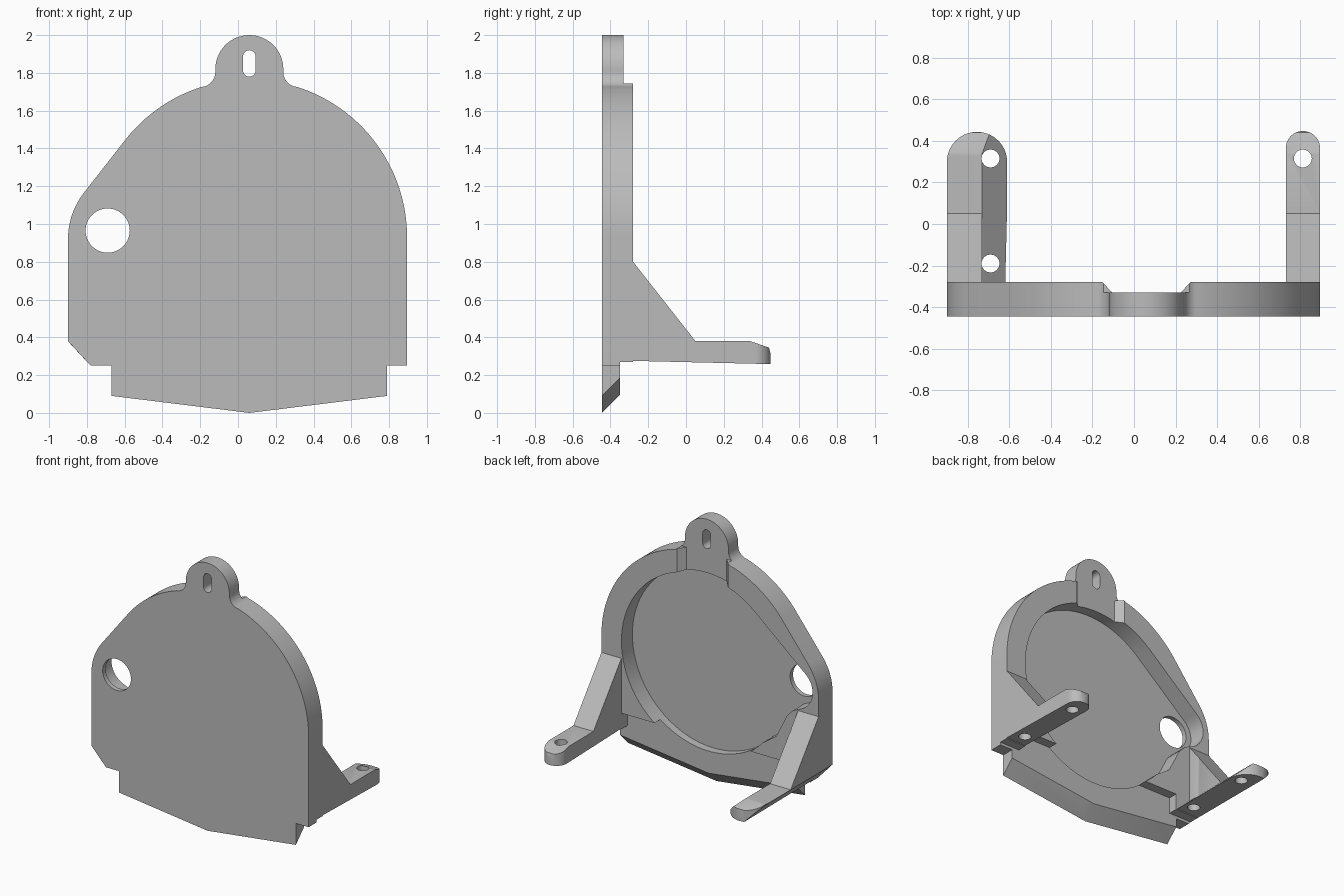
import bpy, bmesh
from math import sin, cos, pi, radians, atan2, acos, hypot

if "Cube" in bpy.data.objects:
    bpy.data.objects.remove(bpy.data.objects["Cube"])

grey = bpy.data.materials.new("light grey")
grey.use_nodes = True
grey.diffuse_color = (0.5, 0.5, 0.5, 1)
grey.node_tree.nodes["Principled BSDF"].inputs["Base Color"].default_value = (0.5, 0.5, 0.5, 1)

PLACE = {"x": lambda a, b, d: (d, a, b),
         "y": lambda a, b, d: (a, d, b),
         "z": lambda a, b, d: (a, b, d)}


def prism(name, pts, axis, lo, hi):
    """Extrude a 2D outline along an axis."""
    bm = bmesh.new()
    place = PLACE[axis]
    rings = [[bm.verts.new(place(a, b, d)) for a, b in pts] for d in (lo, hi)]
    n = len(pts)
    bm.faces.new(rings[0])
    bm.faces.new(rings[1])
    for i in range(n):
        j = (i + 1) % n
        bm.faces.new((rings[0][i], rings[0][j], rings[1][j], rings[1][i]))
    bmesh.ops.recalc_face_normals(bm, faces=bm.faces)
    me = bpy.data.meshes.new(name)
    bm.to_mesh(me)
    bm.free()
    ob = bpy.data.objects.new(name, me)
    bpy.context.collection.objects.link(ob)
    me.materials.append(grey)
    return ob


def arc(cx, cy, r, a0, a1, n=24):
    """Points on an arc, angles in degrees."""
    return [(cx + r * cos(radians(a0 + (a1 - a0) * i / n)),
             cy + r * sin(radians(a0 + (a1 - a0) * i / n))) for i in range(n + 1)]


def circle(cx, cy, r, n=40):
    return arc(cx, cy, r, 0, 360 - 360 / n, n - 1)


def box(a0, a1, b0, b1):
    return [(a0, b0), (a1, b0), (a1, b1), (a0, b1)]


def combine(ob, other, op="DIFFERENCE"):
    """Apply a boolean and remove the helper."""
    mod = ob.modifiers.new("bool", "BOOLEAN")
    mod.object, mod.operation, mod.solver = other, op, "EXACT"
    dg = bpy.context.evaluated_depsgraph_get()
    me = bpy.data.meshes.new_from_object(ob.evaluated_get(dg))
    ob.modifiers.clear()
    ob.data = me
    bpy.data.objects.remove(other)


CX, CZ, R = 0.06, 0.93, 0.835     # main disc
HX, HZ = -0.69, 0.965             # round side hole
FRONT, BACK, SKIRT, FLOOR, TAB = -0.445, -0.28, -0.35, -0.41, -0.33

# Outline of the plate, counter-clockwise from the bottom tip
outline = [(CX, 0), (0.79, 0.09), (0.79, 0.25), (0.895, 0.25)]
outline += arc(CX, CZ, R, 0, 72, 36)
outline += arc(CX + 0.26, 1.805, 0.08, 250, 180, 10)
outline += arc(CX, 1.82, 0.18, 0, 180, 32)
outline += arc(CX - 0.26, 1.805, 0.08, 0, -70, 10)
outline += arc(CX, CZ, R, 108, 141, 16)
outline += arc(-0.5, 0.92, 0.4, 141, 180, 14)
outline += [(-0.9, 0.38), (-0.78, 0.25), (-0.67, 0.25), (-0.67, 0.09)]
body = prism("bracket_plate", outline, "y", FRONT, BACK)

# Dished recess: main circle plus a pocket tangent to it around the side hole
RI, RH = 0.67, 0.16
tangent = (atan2(HZ - CZ, HX - CX) - acos((RI - RH) / hypot(HX - CX, HZ - CZ))) * 180 / pi
recess = arc(CX, CZ, RI, -138, tangent, 64)
recess += arc(HX, HZ, RH, tangent, 250, 20)
recess += [(-0.69, 0.79), (-0.64, 0.74), (-0.6, 0.66), (-0.55, 0.56)]
combine(body, prism("recess_cut", recess, "y", FLOOR, 0))

# Thinner skirt, with a ledge between the arms
combine(body, prism("skirt_cut", box(-1, 1, -0.1, 0.27), "y", SKIRT, 0))
combine(body, prism("ledge_cut", box(-0.61, 0.73, -0.1, 0.39), "y", SKIRT, 0))

# Hanging tab: thinner than the rim, flared notch, slot
combine(body, prism("tab_cut", box(-1, 1, 1.745, 2.2), "y", TAB, 0))
notch = [(-0.105, TAB), (0.225, TAB), (0.28, -0.27), (-0.16, -0.27)]
combine(body, prism("notch_cut", notch, "z", 1.45, 2.2))
slot = arc(CX, 1.887, 0.033, 0, 180, 14) + arc(CX, 1.813, 0.033, 180, 360, 14)
combine(body, prism("slot_cut", slot, "y", -1, 0))
combine(body, prism("hole_cut", circle(HX, HZ, 0.117, 48), "y", -1, 0))

# Bevelled lower edge following the shallow V
for side in (1, -1):
    wedge = prism("bevel_cut", [(-0.46, -0.015), (-0.3, 0.145), (-0.3, -0.2), (-0.46, -0.2)],
                  "x", CX - 0.01 * side, CX + 0.9 * side)
    for v in wedge.data.vertices:
        v.co.z += (v.co.x - CX) * side * 0.09 / 0.73
    combine(body, wedge)

# Support arms: gusset side profile trimmed to a rounded plan
SIDE = [(-0.4, 0.8), (BACK, 0.8), (0.05, 0.38), (0.34, 0.38), (0.44, 0.345),
        (0.46, 0.258), (SKIRT, 0.277), (-0.4, 0.277)]


def make_arm(name, x0, x1, tip):
    r = (x1 - x0) / 2
    arm = prism(name, SIDE, "x", x0, x1)
    plan = [(x0, -0.6), (x1, -0.6)] + arc((x0 + x1) / 2, tip - r, r, 0, 180, 28)
    combine(arm, prism("plan", plan, "z", 0, 1), "INTERSECT")
    return arm


left_arm = make_arm("left_arm", 0.73, 0.895, 0.447)
right_arm = make_arm("right_arm", -0.9, -0.61, 0.443)

# Slanted section of the wider arm
combine(right_arm, prism("inner_slope", [(-0.73, 0.9), (-0.73, 0.38), (-0.605, 0.262),
                                         (-0.5, 0.262), (-0.5, 0.9)], "y", -0.41, 0.6))
combine(right_arm, prism("outer_slope", [(-0.95, 0.433), (-0.7, 0.163), (-0.95, 0.163)],
                         "y", -0.6, 0.6))

# Screw holes: the one under the left gusset is blind
for arm, x, depth in ((left_arm, 0.812, 0.36), (right_arm, -0.69, 0.7)):
    combine(arm, prism("front_screw", circle(x, -0.19, 0.043, 28), "z", 0, depth))
    combine(arm, prism("rear_screw", circle(x, 0.315, 0.043, 28), "z", 0, 0.7))

# Keep the gussets out of the recess, then join everything
for arm in (left_arm, right_arm):
    combine(arm, prism("recess_cut", recess, "y", -0.5, BACK + 0.0005))
    combine(body, arm, "UNION")

# Smooth curved walls, crisp edges
for o in bpy.context.selected_objects:
    o.select_set(False)
body.select_set(True)
bpy.context.view_layer.objects.active = body
bpy.ops.object.shade_smooth_by_angle(angle=radians(25))
